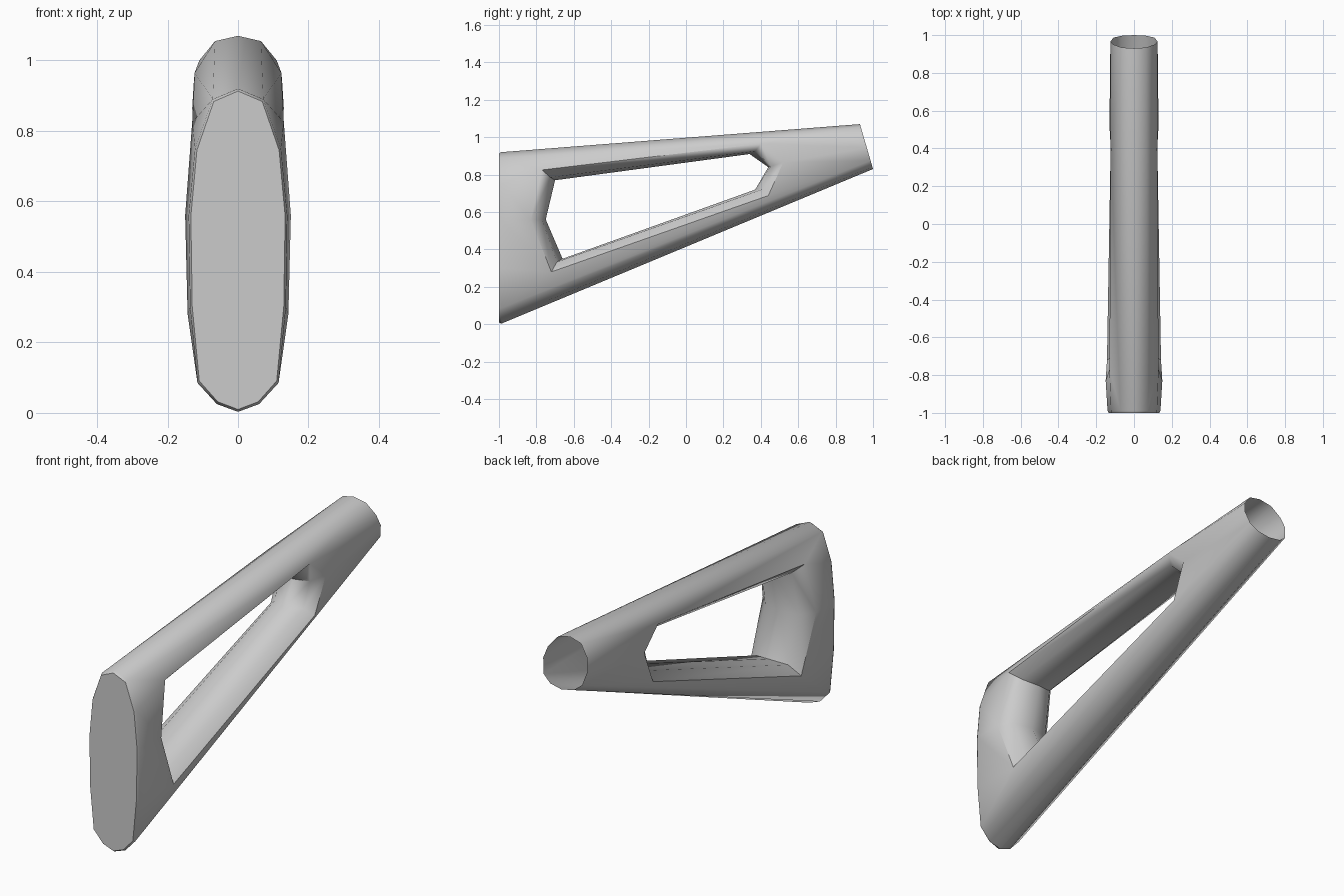
import bpy, bmesh, math

if "Cube" in bpy.data.objects:
    bpy.data.objects.remove(bpy.data.objects["Cube"])

bm = bmesh.new()
V = lambda x, y, z: bm.verts.new((x, y, z))

# Half profile of the closed front plate (x, z), top to bottom
plate = [(0, .92), (.072, .89), (.122, .75), (.14, .56), (.136, .3),
         (.115, .085), (.06, .025), (0, .003)]
F = [V(x, -.988, z) for x, z in plate]
cap = [V(x * .955, -1, .46 + (z - .46) * .985) for x, z in plate]

# Half profile of the open, slanted rear tube end
tube = [(0, 1.07), (.065, 1.055), (.11, 1.0), (.125, .945),
        (.108, .875), (.065, .842), (0, .83)]
R = [V(x, .93 + (1.07 - z) * .07 / .24, z) for x, z in tube]

# Opening: centre line, rim and widest loop (y, z), six corners each
centre = [(-.70, .77), (-.75, .56), (-.66, .35), (.37, .72), (.44, .84), (.34, .91)]
rim = [(-.725, .785), (-.77, .56), (-.69, .333), (.41, .722), (.455, .845), (.37, .925)]
wide = [(-.77, .825), (-.83, .56), (-.72, .28), (.44, .688), (.52, .865), (.40, .965)]
rim_x = [.085, .095, .09, .08, .085, .08]
wide_x = [.13, .15, .143, .123, .13, .123]
C = [V(0, y, z) for y, z in centre]
M = [V(x, y, z) for x, (y, z) in zip(rim_x, rim)]
W = [V(x, y, z) for x, (y, z) in zip(wide_x, wide)]


def face(*verts):
    bm.faces.new(verts)


# Front plate and its narrow edge
face(*cap)
for i in range(7):
    face(cap[i], cap[i + 1], F[i + 1], F[i])

# Inside of the opening
for i in range(6):
    j = (i + 1) % 6
    face(C[i], C[j], M[j], M[i])
    face(M[i], M[j], W[j], W[i])

# Upper bar
face(F[0], F[1], R[1], R[0])
face(F[1], W[0], W[5], R[1])
face(F[1], F[2], W[0])
face(R[1], W[5], R[2])
# Front web
face(F[2], F[3], W[1], W[0])
face(F[3], F[4], W[2], W[1])
face(F[4], F[5], W[2])
# Lower bar
face(F[5], R[4], W[3], W[2])
face(F[5], F[6], R[5], R[4])
face(F[6], F[7], R[6], R[5])
# Rear web
face(R[4], R[3], W[4], W[3])
face(R[3], R[2], W[5], W[4])

# Consistent outward normals (front plate faces -y)
bm.normal_update()
bmesh.ops.recalc_face_normals(bm, faces=bm.faces[:])
bm.faces.ensure_lookup_table()
if bm.faces[0].normal.y > 0:
    bmesh.ops.reverse_faces(bm, faces=bm.faces[:])

mesh = bpy.data.meshes.new("skeleton_stock")
bm.to_mesh(mesh)
bm.free()
stock = bpy.data.objects.new("skeleton_stock", mesh)
bpy.context.collection.objects.link(stock)

# Mirror the half across x = 0
mirror = stock.modifiers.new("mirror", 'MIRROR')
mirror.use_clip = True
mirror.merge_threshold = .001

bpy.context.view_layer.objects.active = stock
stock.select_set(True)
bpy.ops.object.modifier_apply(modifier="mirror")
bpy.ops.object.shade_smooth_by_angle(angle=math.radians(48))
